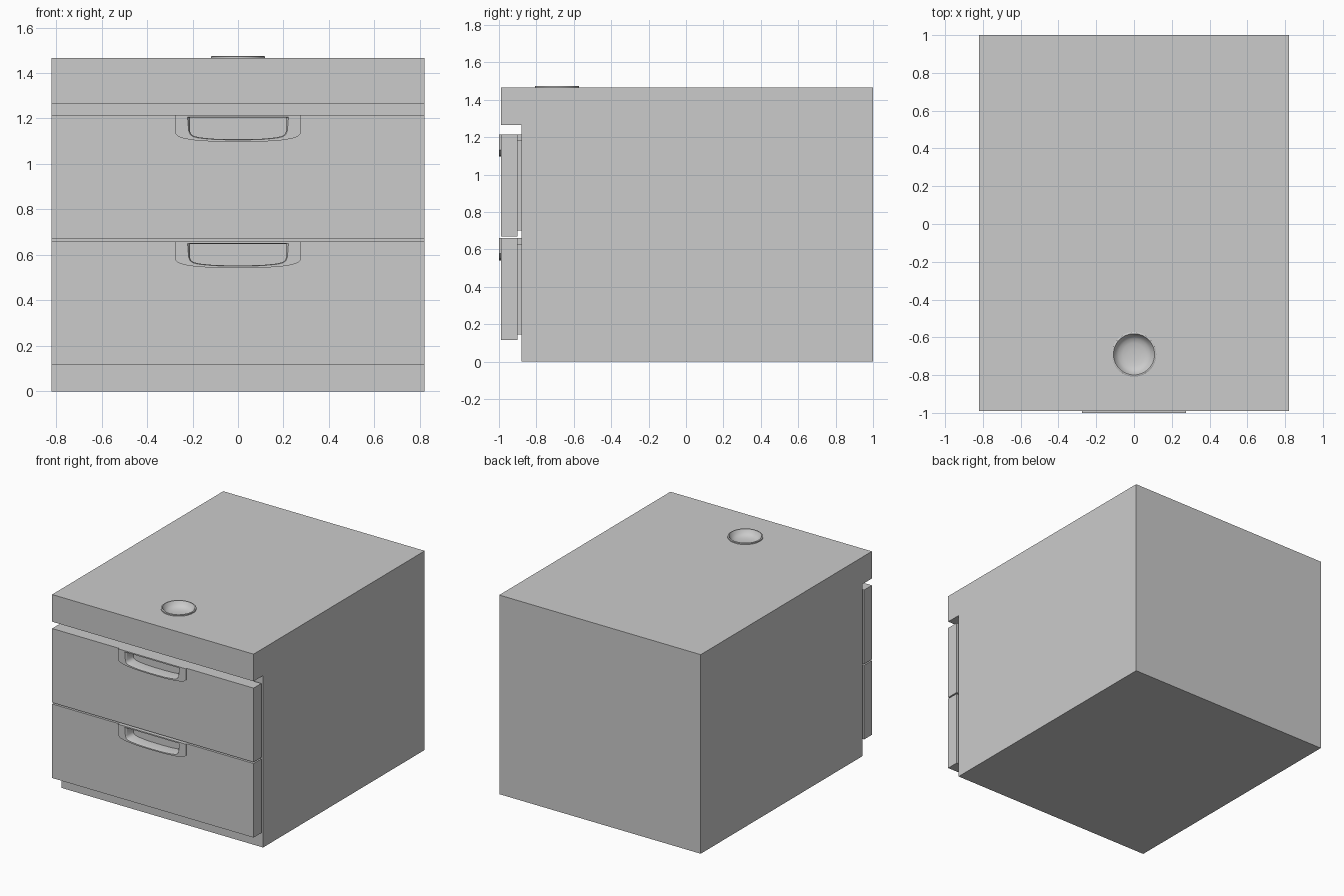
import bpy, bmesh, math

if "Cube" in bpy.data.objects:
    bpy.data.objects.remove(bpy.data.objects["Cube"])


def make_object(name, verts, faces, smooth=None):
    mesh = bpy.data.meshes.new(name)
    mesh.from_pydata(verts, [], faces)
    bm = bmesh.new()
    bm.from_mesh(mesh)
    bmesh.ops.recalc_face_normals(bm, faces=bm.faces)
    bm.to_mesh(mesh)
    bm.free()
    ob = bpy.data.objects.new(name, mesh)
    bpy.context.collection.objects.link(ob)
    if smooth:
        bpy.ops.object.select_all(action='DESELECT')
        ob.select_set(True)
        bpy.context.view_layer.objects.active = ob
        bpy.ops.object.shade_smooth_by_angle(angle=math.radians(smooth))
    return ob


def shell(name, rings, closed=False, smooth=None):
    """Skin consecutive rings of equal length; cap both ends or join last to first."""
    n = len(rings[0])
    verts = [p for r in rings for p in r]
    faces = []
    for k in range(len(rings) if closed else len(rings) - 1):
        a, b = k * n, (k + 1) % len(rings) * n
        faces += [(a + i, a + (i + 1) % n, b + (i + 1) % n, b + i) for i in range(n)]
    if not closed:
        faces += [tuple(range(n)), tuple(range(len(verts) - n, len(verts)))]
    return make_object(name, verts, faces, smooth)


def xz(points, y, z0=0.0):
    return [(x, y, z + z0) for x, z in points]


def mirrored(half):
    return half + [(-x, z) for x, z in reversed(half)]


def circle(r, z, n=48, cy=-0.69):
    return [(r * math.cos(2 * math.pi * i / n), cy + r * math.sin(2 * math.pi * i / n), z)
            for i in range(n)]


W = 0.82

# Cabinet carcass: side profile with the top overhanging the drawers
side = [(-0.88, 0), (1, 0), (1, 1.465), (-0.99, 1.465), (-0.99, 1.265), (-0.88, 1.265)]
cabinet = shell("cabinet_body", [[(x, y, z) for y, z in side] for x in (-W, W)])

# Round dish set into the top
cutter = shell("dish_cutter", [circle(0.112, 1.40), circle(0.112, 1.52)])
mod = cabinet.modifiers.new("dish_hole", 'BOOLEAN')
mod.object = cutter
mod.solver = 'EXACT'
bpy.context.view_layer.objects.active = cabinet
bpy.ops.object.modifier_apply(modifier=mod.name)
bpy.data.objects.remove(cutter)
dish = [(0.112, 1.41), (0.112, 1.465), (0.118, 1.465), (0.118, 1.473), (0.115, 1.475),
        (0.109, 1.475), (0.104, 1.466), (0.095, 1.452), (0.082, 1.441),
        (0.06, 1.433), (0.03, 1.43), (0.005, 1.429)]
shell("top_dish", [circle(r, z) for r, z in dish], smooth=40)

# Handle outlines, heights measured down from the drawer top
outer = mirrored([(-0.275, 0), (-0.275, -0.083), (-0.262, -0.095), (-0.235, -0.104),
                  (-0.19, -0.111), (-0.12, -0.116), (-0.04, -0.118)])
inner = mirrored([(-0.212, -0.011), (-0.212, -0.07), (-0.207, -0.083), (-0.195, -0.092),
                  (-0.17, -0.098), (-0.11, -0.104), (-0.04, -0.106)])
lip = mirrored([(-0.222, -0.009), (-0.217, -0.07), (-0.211, -0.085), (-0.198, -0.095),
                (-0.172, -0.101), (-0.11, -0.107), (-0.04, -0.109)])

# Two drawers: notched front panel, inset backing and recessed cup handle
for label, top in (("upper", 1.215), ("lower", 0.66)):
    h = 0.545
    panel = [(-W, 0), *outer, (W, 0), (W, -h), (-W, -h)]
    shell(label + "_drawer_front", [xz(panel, y, top) for y in (-0.99, -0.90)])
    back = [(-0.79, -0.03), (0.79, -0.03), (0.79, -0.515), (-0.79, -0.515)]
    shell(label + "_drawer_backing", [xz(back, y, top) for y in (-0.90, -0.88)])
    shell(label + "_drawer_handle",
          [xz(outer, -0.88, top), xz(outer, -1.0, top), xz(lip, -1.0, top),
           xz(inner, -0.99, top), xz(inner, -0.915, top)], smooth=35)
